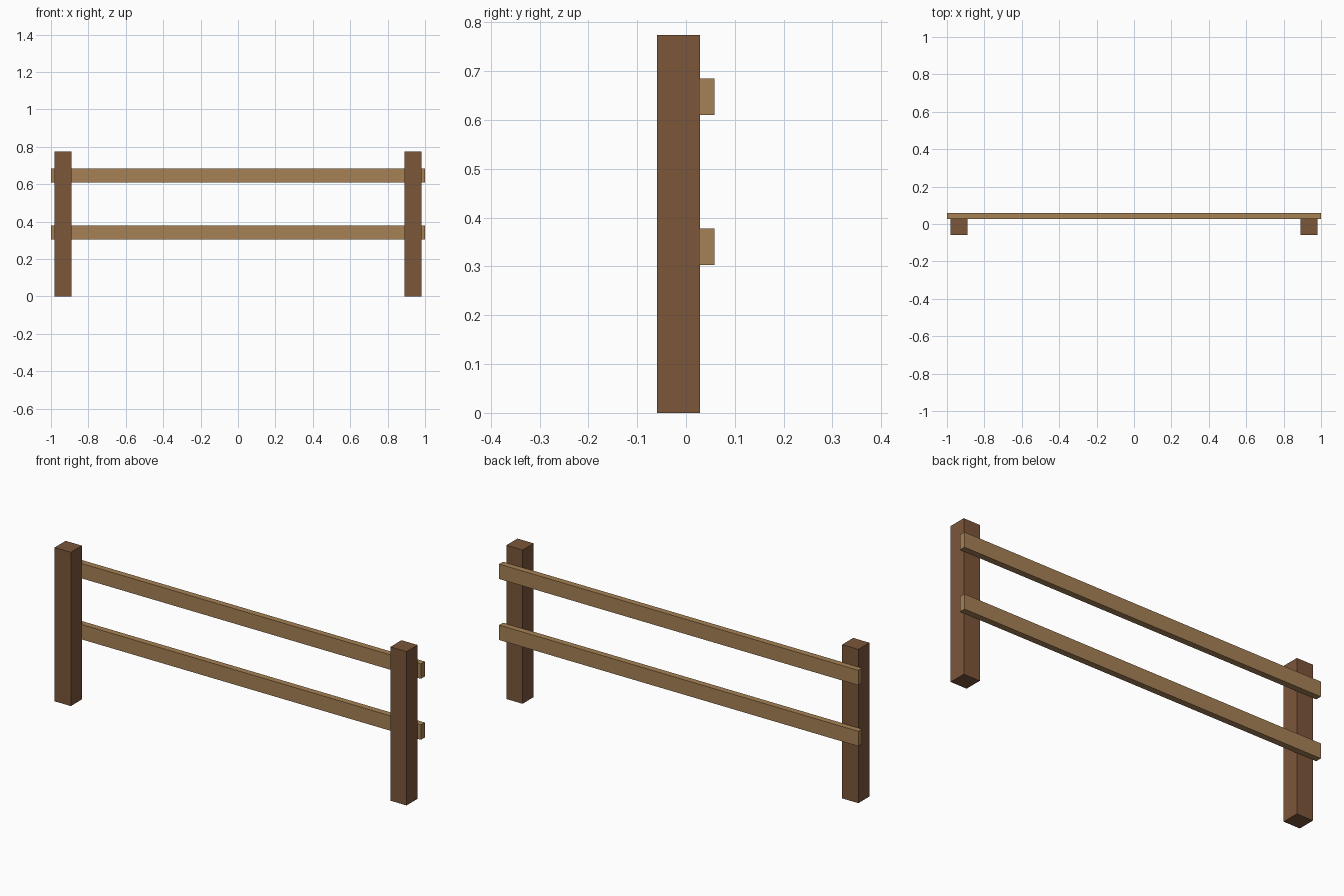
import bpy

if "Cube" in bpy.data.objects:
    bpy.data.objects.remove(bpy.data.objects["Cube"])


def material(name, color):
    mat = bpy.data.materials.new(name)
    mat.diffuse_color = color
    mat.use_nodes = True
    mat.node_tree.nodes["Principled BSDF"].inputs["Base Color"].default_value = mat.diffuse_color
    return mat


def box(name, lo, hi, mat):
    # Axis-aligned box between two corners
    center = [(a + b) / 2 for a, b in zip(lo, hi)]
    size = [b - a for a, b in zip(lo, hi)]
    bpy.ops.mesh.primitive_cube_add(size=1, location=center)
    obj = bpy.context.object
    obj.name = name
    obj.scale = size
    bpy.ops.object.transform_apply(location=False, rotation=False, scale=True)
    obj.data.materials.append(mat)
    return obj


dark_wood = material("dark_wood", (0.20, 0.093, 0.042, 1))
light_wood = material("light_wood", (0.38, 0.22, 0.09, 1))

# Square upright posts
for side, x in (("left", -0.935), ("right", 0.935)):
    box(side + "_post", (x - 0.045, -0.059, 0), (x + 0.045, 0.029, 0.774), dark_wood)

# Horizontal rails, slightly let into the back of the posts
for level, z in (("lower", 0.303), ("upper", 0.61)):
    box(level + "_rail", (-1, 0.027, z), (1, 0.058, z + 0.075), light_wood)
